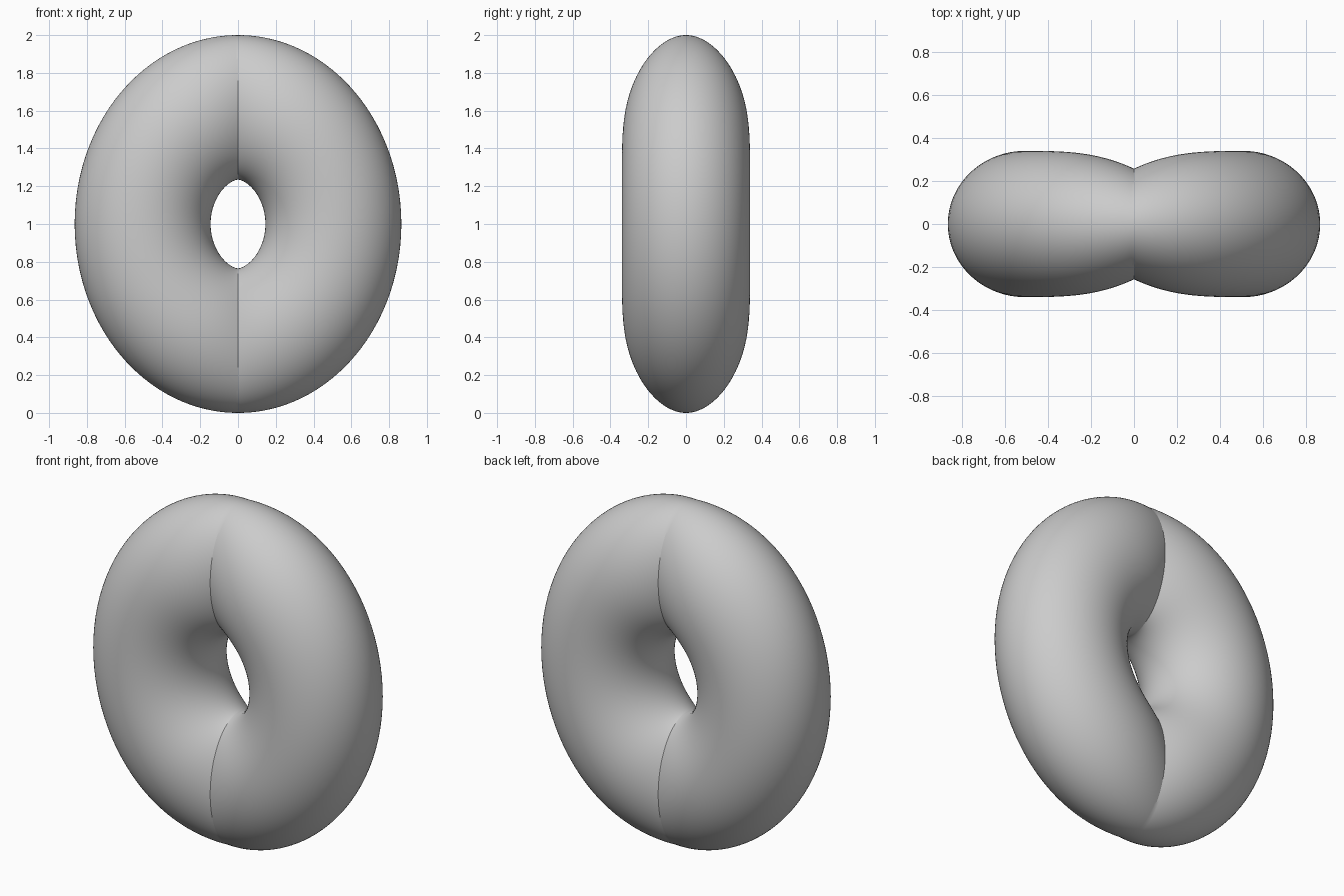
import bpy, bmesh, math

if "Cube" in bpy.data.objects:
    bpy.data.objects.remove(bpy.data.objects["Cube"])

RINGS, SIDES = 160, 96


def section(t):
    """Inner point, outer point and half depth of the tube at angle t from the top."""
    s, c = math.sin(t), math.cos(t)
    a = min(1.0, abs(s))
    inner_z = math.copysign(0.235 * math.sqrt(max(0.0, 1 - a ** 1.6)), c)
    inner = (0.145 * s, inner_z)
    outer = (0.865 * s, c)
    depth = 0.257 + 0.083 * (1 - (1 - a) ** 2.8)
    return inner, outer, depth


# Oval ring swept with elliptical sections, pinched to a crease at x = 0
bm = bmesh.new()
rings = []
for i in range(RINGS):
    # rings bunch up slightly towards the two creases
    u = 2 * math.pi * i / RINGS
    (ix, iz), (ox, oz), depth = section(u - 0.3 * math.sin(2 * u))
    ring = []
    for j in range(SIDES):
        v = 2 * math.pi * j / SIDES
        k = (1 + math.cos(v)) / 2
        ring.append(bm.verts.new((ix + (ox - ix) * k, depth * math.sin(v),
                                  1 + iz + (oz - iz) * k)))
    rings.append(ring)
for i in range(RINGS):
    a, b = rings[i], rings[(i + 1) % RINGS]
    for j in range(SIDES):
        n = (j + 1) % SIDES
        bm.faces.new((a[j], b[j], b[n], a[n]))
bmesh.ops.recalc_face_normals(bm, faces=bm.faces)

mesh = bpy.data.meshes.new("creased_ring")
bm.to_mesh(mesh)
bm.free()
ring_obj = bpy.data.objects.new("creased_ring", mesh)
bpy.context.collection.objects.link(ring_obj)

# Smooth all over except the crease
bpy.context.view_layer.objects.active = ring_obj
ring_obj.select_set(True)
bpy.ops.object.shade_smooth_by_angle(angle=math.radians(20))
